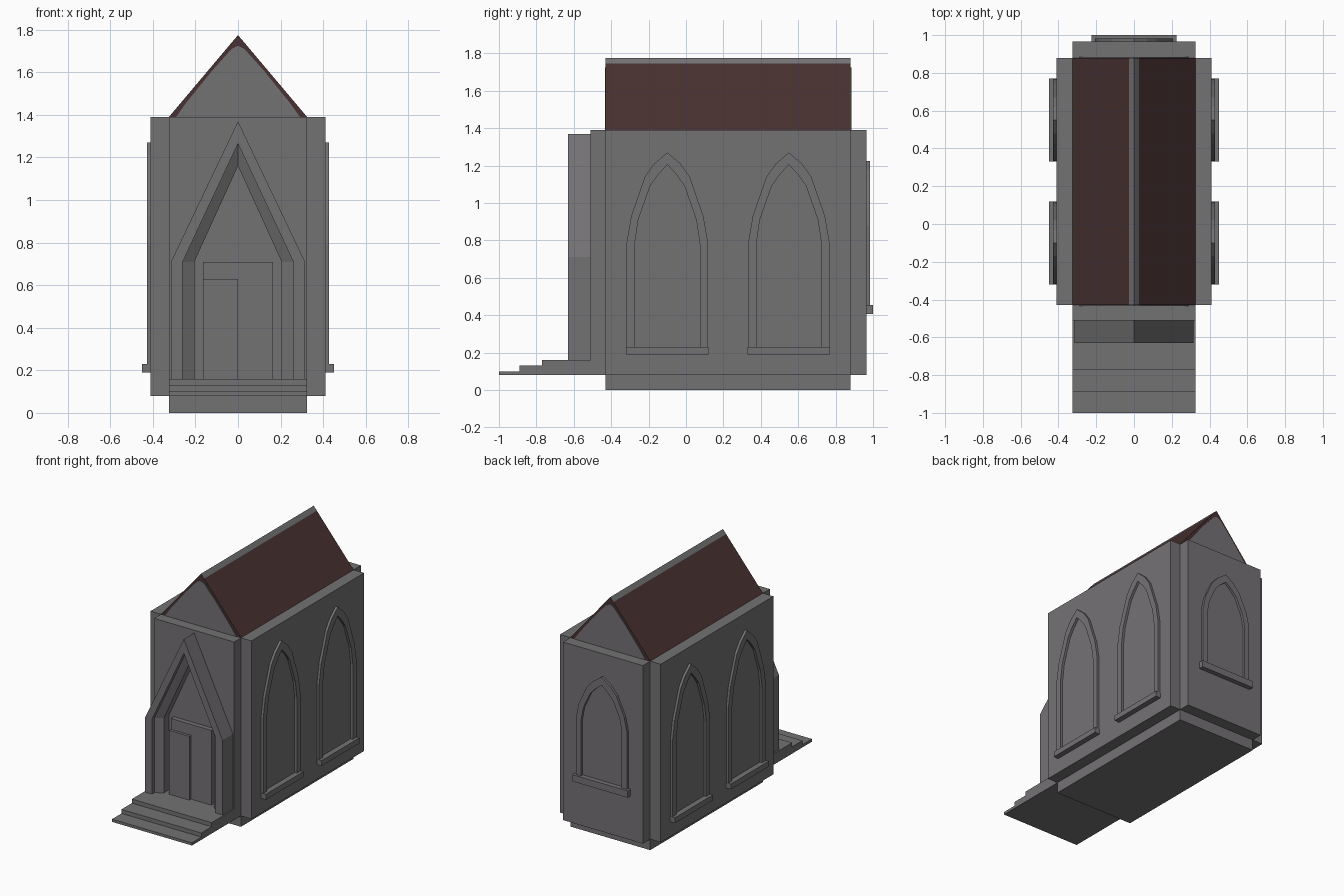
import bpy, bmesh

if "Cube" in bpy.data.objects:
    bpy.data.objects.remove(bpy.data.objects["Cube"])


def material(name, rgb):
    m = bpy.data.materials.new(name)
    m.diffuse_color = (*rgb, 1)
    m.use_nodes = True
    m.node_tree.nodes["Principled BSDF"].inputs["Base Color"].default_value = m.diffuse_color
    return m


STONE = material("grey stone", (0.175, 0.168, 0.175))
BROWN = material("dark brown roof", (0.065, 0.031, 0.031))


def finish(bm, name, mats=(STONE,), rule=None):
    bmesh.ops.recalc_face_normals(bm, faces=bm.faces)
    if rule:
        for f in bm.faces:
            f.material_index = rule(f)
    me = bpy.data.meshes.new(name)
    bm.to_mesh(me)
    bm.free()
    for m in mats:
        me.materials.append(m)
    ob = bpy.data.objects.new(name, me)
    bpy.context.collection.objects.link(ob)
    return ob


def box(name, x0, x1, y0, y1, z0, z1):
    bm = bmesh.new()
    bmesh.ops.create_cube(bm, size=1)
    for v in bm.verts:
        v.co = (x0 if v.co.x < 0 else x1, y0 if v.co.y < 0 else y1,
                z0 if v.co.z < 0 else z1)
    return finish(bm, name)


def prism(name, profile, y0, y1, mats=(STONE,), rule=None):
    """Extrude an x-z profile along y."""
    bm = bmesh.new()
    face = bm.faces.new([bm.verts.new((x, y0, z)) for x, z in profile])
    new = bmesh.ops.extrude_face_region(bm, geom=[face], use_keep_orig=True)["geom"]
    for v in new:
        if isinstance(v, bmesh.types.BMVert):
            v.co.y = y1
    return finish(bm, name, mats, rule)


def moulding(name, rings, place):
    """Solid band swept through open outlines; each ring is (outline, depth)."""
    bm = bmesh.new()
    rows = [[bm.verts.new(place(u, d, z)) for u, z in pts] for pts, d in rings]
    for a, b in zip(rows, rows[1:] + rows[:1]):
        for i in range(len(a) - 1):
            bm.faces.new((a[i], a[i + 1], b[i + 1], b[i]))
    bm.faces.new([r[0] for r in rows])
    bm.faces.new([r[-1] for r in rows])
    return finish(bm, name)


def mirrored(half):
    """Complete a right-hand outline, bottom to apex, with its mirror."""
    return half + [(-u, z) for u, z in half[-2::-1]]


# Walls: core with four thick outer slabs leaving notched corners
box("core", -.325, .325, -.43, .88, 0, 1.39)
box("front_wall", -.325, .325, -.51, -.43, .08, 1.39)
box("back_wall", -.325, .325, .88, .965, .08, 1.39)
for s, side in ((-1, "left"), (1, "right")):
    box(side + "_wall", min(s * .325, s * .41), max(s * .325, s * .41), -.43, .88, .08, 1.39)

# Roof with grey ridge strip
prism("roof", mirrored([(.325, 1.39), (.0255, 1.745), (0, 1.775)]), -.43, .88,
      (STONE, BROWN), lambda f: int(f.calc_center_median().z < 1.75))
# Grey gable panels leaving a brown verge
gable = mirrored([(.295, 1.385), (.245, 1.455), (.12, 1.61), (.03, 1.71), (0, 1.725)])
prism("front_gable_panel", gable, -.434, -.428)
prism("back_gable_panel", gable, .878, .884)

# Entrance steps
for i, (y, z) in enumerate(((-1, .10), (-.89, .13), (-.77, .16))):
    box(f"step_{i + 1}", -.325, .325, y, (-.89, -.77, -.51)[i], .08, z)

# Pointed portal with splayed inner band
def portal(w, apex):
    return mirrored([(w, .16), (w, .71), (0, apex)])


moulding("portal", [(portal(.315, 1.37), -.505), (portal(.315, 1.37), -.63),
                    (portal(.26, 1.265), -.63), (portal(.26, 1.265), -.60),
                    (portal(.205, 1.16), -.57), (portal(.205, 1.16), -.505)],
         lambda u, d, z: (u, d, z))

# Double door
box("door_lintel", -.165, .165, -.545, -.505, .63, .71)
box("left_door", -.165, 0, -.565, -.505, .16, .63)
box("right_door", 0, .165, -.545, -.505, .16, .63)


# Pointed windows
def window(name, outer, inner, depth, sill, place):
    outer, inner = mirrored(outer), mirrored(inner)
    moulding(name + "_frame", [(outer, -.005), (outer, depth), (inner, depth), (inner, -.005)], place)
    w, z0, z1, d = sill
    a, b = place(-w, -.005, z0), place(w, d, z1)
    box(name + "_sill", *[c for p, q in zip(a, b) for c in (min(p, q), max(p, q))])


for s, side in ((-1, "left"), (1, "right")):
    for i, cy in enumerate((-.10, .55)):
        window(f"{side}_window_{i + 1}",
               [(.217, .23), (.217, .79), (.193, .93), (.12, 1.14), (.07, 1.21), (0, 1.27)],
               [(.174, .23), (.174, .78), (.155, .91), (.092, 1.09), (.05, 1.15), (0, 1.205)],
               .018, (.22, .19, .23, .04),
               lambda u, d, z, s=s, cy=cy: (s * (.41 + d), cy + u, z))
window("back_window",
       [(.207, .455), (.207, .88), (.185, .98), (.12, 1.12), (.07, 1.175), (0, 1.225)],
       [(.165, .455), (.165, .87), (.148, .96), (.092, 1.08), (.05, 1.125), (0, 1.165)],
       .018, (.225, .405, .455, .035),
       lambda u, d, z: (u, .965 + d, z))
